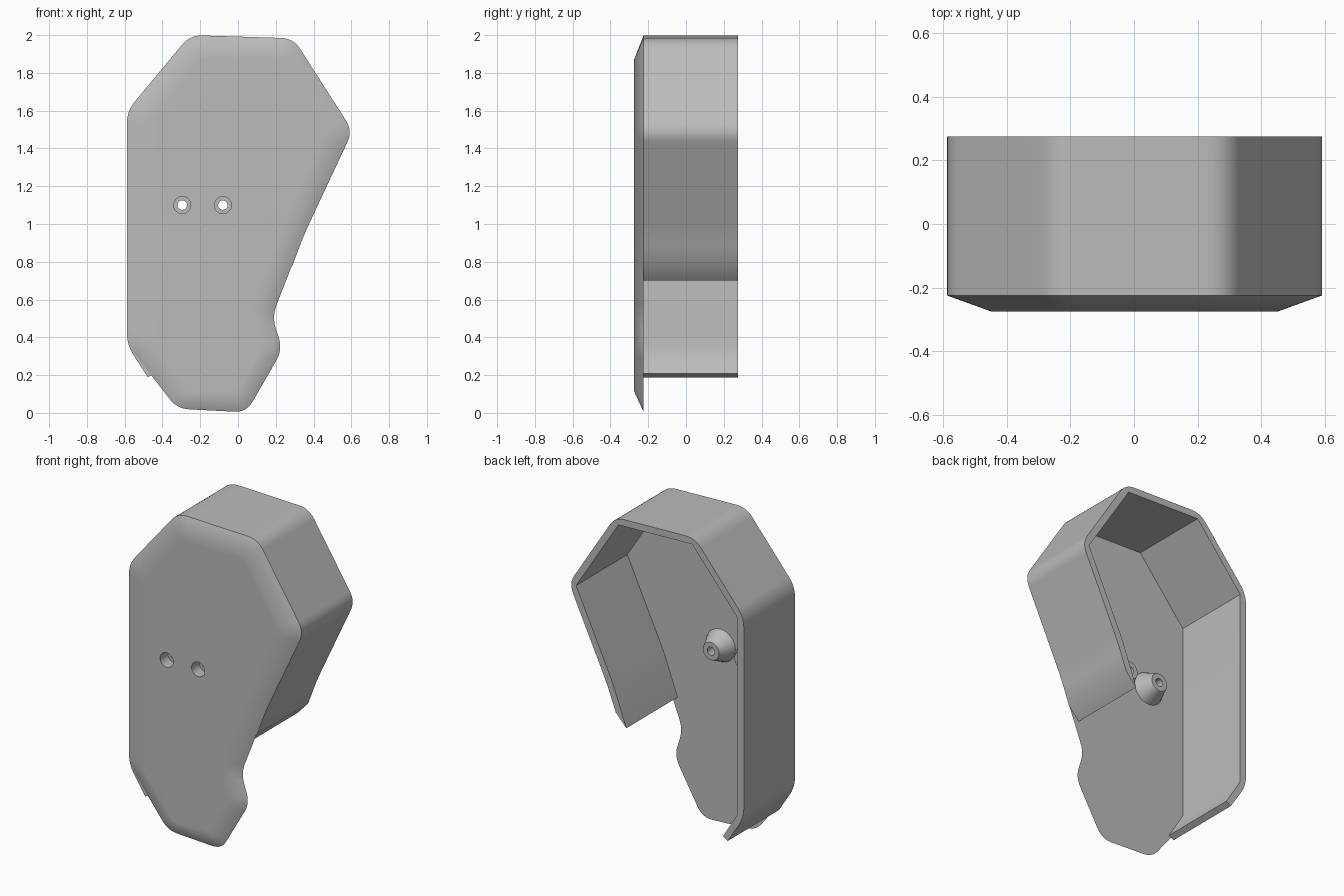
import bpy
import bmesh
import math
from mathutils import Vector

if "Cube" in bpy.data.objects:
    bpy.data.objects.remove(bpy.data.objects["Cube"], do_unlink=True)

FRONT, FLOOR, BACK = -0.275, -0.225, 0.275
WALL = 0.042

grey = bpy.data.materials.new("plain_grey")
grey.use_nodes = True
grey.diffuse_color = (0.5, 0.5, 0.5, 1)
grey.node_tree.nodes["Principled BSDF"].inputs["Base Color"].default_value = (0.5, 0.5, 0.5, 1)


def rounded(points, reach, closed=True, steps=6):
    """Replace each corner with a soft curve that starts 'reach' away from it."""
    pts = [Vector(p) for p in points]
    out = []
    for i, p in enumerate(pts):
        if not closed and i in (0, len(pts) - 1):
            out.append(p)
            continue
        a = p + (pts[i - 1] - p).normalized() * reach
        b = p + (pts[(i + 1) % len(pts)] - p).normalized() * reach
        for s in range(steps + 1):
            t = s / steps
            out.append(a * (1 - t) ** 2 + p * 2 * t * (1 - t) + b * t ** 2)
    return out


def inset_path(points, dist):
    """Mitred offset of the inner corners of an open clockwise path."""
    pts = [Vector(p) for p in points]
    out = []
    for a, p, b in zip(pts, pts[1:], pts[2:]):
        d1, d2 = (p - a).normalized(), (b - p).normalized()
        n1, n2 = Vector((d1.y, -d1.x)), Vector((d2.y, -d2.x))
        out.append(p + (n1 + n2) * dist / (1 + n1.dot(n2)))
    return out


def finish(name, bm):
    bmesh.ops.recalc_face_normals(bm, faces=bm.faces)
    mesh = bpy.data.meshes.new(name)
    bm.to_mesh(mesh)
    bm.free()
    mesh.materials.append(grey)
    obj = bpy.data.objects.new(name, mesh)
    bpy.context.collection.objects.link(obj)
    return obj


def smooth(obj):
    bpy.ops.object.select_all(action="DESELECT")
    obj.select_set(True)
    bpy.context.view_layer.objects.active = obj
    bpy.ops.object.shade_smooth_by_angle(angle=math.radians(32))
    mod = obj.modifiers.new("flat_face_normals", "WEIGHTED_NORMAL")
    mod.keep_sharp = True


def loft(name, near, far, y_near, y_far):
    """Solid between two outlines with the same number of points."""
    bm = bmesh.new()
    a = [bm.verts.new((p.x, y_near, p.y)) for p in near]
    b = [bm.verts.new((p.x, y_far, p.y)) for p in far]
    bm.faces.new(a)
    bm.faces.new(b)
    for i in range(len(a)):
        j = (i + 1) % len(a)
        bm.faces.new((a[i], a[j], b[j], b[i]))
    return finish(name, bm)


def lathe(name, profile, x, z, sides=32):
    """Closed (radius, y) profile turned around an axis along y."""
    bm = bmesh.new()
    rings = []
    for s in range(sides):
        t = 2 * math.pi * s / sides
        rings.append([bm.verts.new((x + r * math.cos(t), y, z + r * math.sin(t)))
                      for r, y in profile])
    n = len(profile)
    for s in range(sides):
        r1, r2 = rings[s], rings[(s + 1) % sides]
        for k in range(n):
            m = (k + 1) % n
            bm.faces.new((r1[k], r1[m], r2[m], r2[k]))
    return finish(name, bm)


# Front plate: wide rim at the floor, chamfered to a smaller flat face
rim = [(-.254, 2), (.293, 1.983), (.607, 1.493), (.35, .944), (.18, .51),
       (.236, .335), (.045, .003), (-.322, .022), (-.588, .365), (-.588, 1.598)]
face = [(-.2, 1.87), (.22, 1.87), (.46, 1.48), (.21, .92), (.07, .53),
        (.12, .34), (-.01, .115), (-.25, .115), (-.45, .37), (-.45, 1.55)]
plate = loft("front_plate", rounded(rim, .065), rounded(face, .03), FLOOR, FRONT)

# Side wall: open band that follows the rim, from lower left over the top to the right
path = [(-.477, .188), (-.588, .36), (-.588, 1.598), (-.254, 2), (.293, 1.983),
        (.607, 1.493), (.35, .944), (.287, .777)]
inner = [Vector((-.445, .208))] + inset_path(path, WALL) + [Vector((.215, .7))]
band = rounded(path, .065, closed=False) + inner[::-1]
wall = loft("side_wall", band, band, FLOOR, BACK)

# Two screw bosses with counterbored holes through the plate
boss_profile = [(.045, FRONT), (.045, -.2), (.025, -.2), (.025, -.13),
                (.055, -.13), (.1, FLOOR)]
for side, x in (("right", -.295), ("left", -.08)):
    cut = lathe("hole_cutter", [(.0, -.4), (.045, -.4), (.045, 0), (.0, 0)], x, 1.1)
    bm = bmesh.new()
    bm.from_mesh(cut.data)
    bmesh.ops.remove_doubles(bm, verts=bm.verts, dist=1e-5)
    bmesh.ops.dissolve_degenerate(bm, edges=bm.edges, dist=1e-5)
    bmesh.ops.delete(bm, geom=[e for e in bm.edges if not e.link_faces], context="EDGES")
    bmesh.ops.recalc_face_normals(bm, faces=bm.faces)
    bm.to_mesh(cut.data)
    bm.free()
    cut.hide_render = True
    mod = plate.modifiers.new("hole", "BOOLEAN")
    mod.operation, mod.solver, mod.object = "DIFFERENCE", "EXACT", cut
    bpy.context.view_layer.objects.active = plate
    bpy.ops.object.modifier_apply(modifier=mod.name)
    bpy.data.objects.remove(cut, do_unlink=True)
    smooth(lathe(side + "_screw_boss", boss_profile, x, 1.1))

smooth(plate)
smooth(wall)
